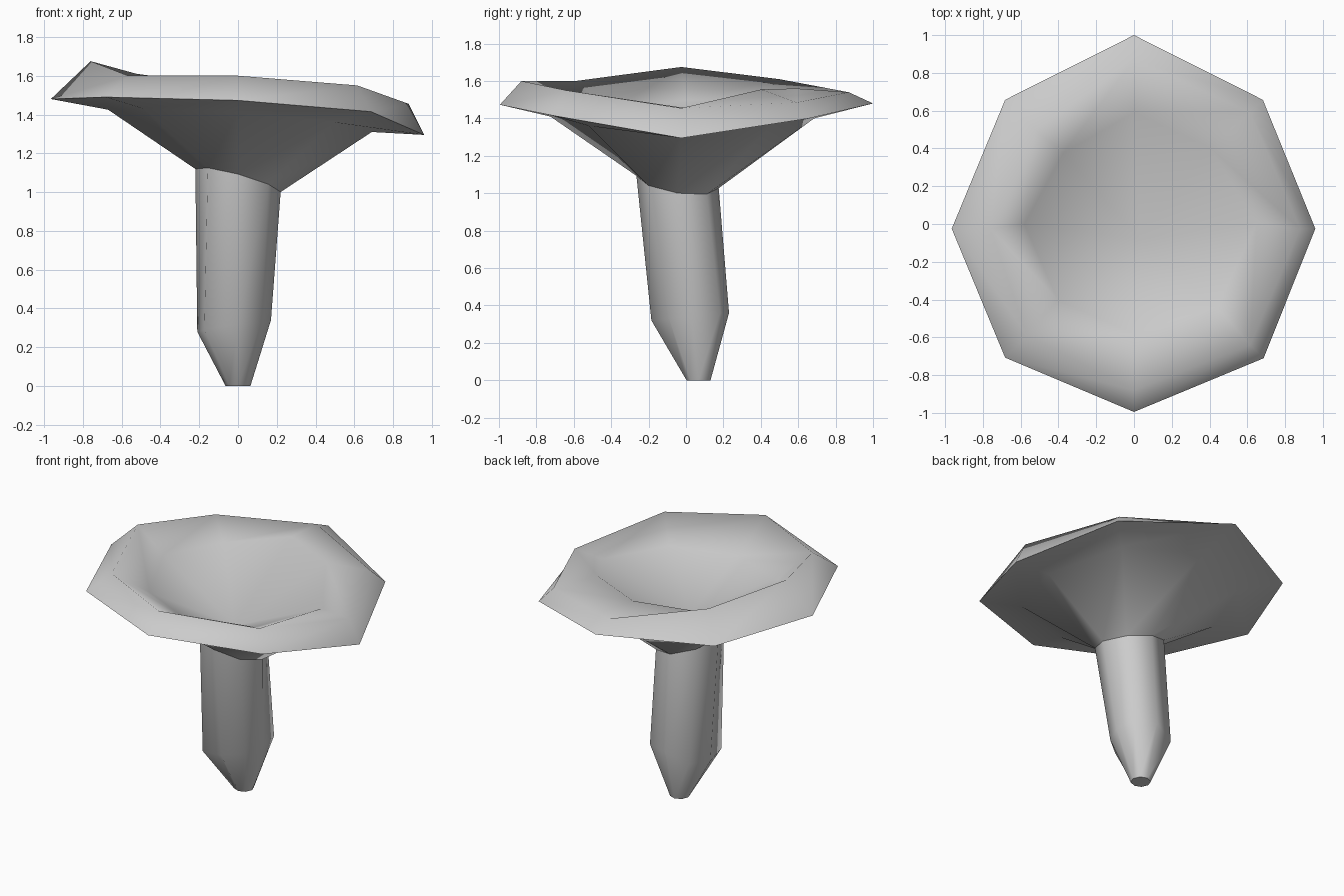
import bpy
import bmesh
from math import cos, sin, pi

SIDES = 8

cube = bpy.data.objects.get("Cube")
if cube:
    bpy.data.objects.remove(cube)

grey = bpy.data.materials.new("plain grey")
grey.use_nodes = True
colour = (0.6, 0.6, 0.6, 1)
grey.diffuse_color = colour
grey.node_tree.nodes["Principled BSDF"].inputs["Base Color"].default_value = colour


def uneven_ring(radii, heights, cy=-0.025):
    """Octagon with its own radius and height at each corner, from +x round to +y."""
    return [(r * cos(i * pi / 4), cy + r * sin(i * pi / 4), z)
            for i, (r, z) in enumerate(zip(radii, heights))]


def tilted_ring(cy, r, z, slope_x, slope_y):
    """Regular octagon lying on a sloping plane."""
    corners = [(r * cos(i * pi / 4), r * sin(i * pi / 4)) for i in range(SIDES)]
    return [(x, cy + y, z + slope_x * x + slope_y * y) for x, y in corners]


def loft(name, rings, sharp_ring, end_point=None, cap_start=False):
    """Skin a stack of octagons, with one ring kept as a hard edge."""
    bm = bmesh.new()
    loops = [[bm.verts.new(p) for p in ring] for ring in rings]
    for low, high in zip(loops, loops[1:]):
        for i in range(SIDES):
            j = (i + 1) % SIDES
            bm.faces.new((low[i], low[j], high[j], high[i]))
    if end_point:
        tip = bm.verts.new(end_point)
        for i in range(SIDES):
            bm.faces.new((loops[-1][i], loops[-1][(i + 1) % SIDES], tip))
    if cap_start:
        bm.faces.new(loops[0][::-1])
    for face in bm.faces:
        face.smooth = True
    hard = loops[sharp_ring]
    for i in range(SIDES):
        bm.edges.get((hard[i], hard[(i + 1) % SIDES])).smooth = False
    mesh = bpy.data.meshes.new(name)
    bm.to_mesh(mesh)
    bm.free()
    mesh.materials.append(grey)
    obj = bpy.data.objects.new(name, mesh)
    bpy.context.collection.objects.link(obj)


# Stem: narrow foot, leaning shaft, sloping top
foot = tilted_ring(0.067, 0.064, 0, 0, 0)
knee = uneven_ring((0.17, 0.215, 0.2, 0.215, 0.21, 0.245, 0.215, 0.17),
                   (0.34, 0.36, 0.36, 0.3, 0.28, 0.29, 0.32, 0.33), cy=0.03)
neck = tilted_ring(-0.045, 0.22, 1.06, -0.27, -0.15)
loft("stem", [foot, knee, neck], sharp_ring=0, cap_start=True)

# Cap: underside, sharp rim, rounded crest, sloping lip and hollow dish
underside = uneven_ring((0.69, 0.69, 0.71, 0.68, 0.67, 0.69, 0.7, 0.7),
                        (1.31, 1.37, 1.4, 1.41, 1.425, 1.43, 1.41, 1.36))
rim = uneven_ring((0.96, 0.965, 1.025, 0.965, 0.965, 0.965, 0.97, 0.97),
                  (1.295, 1.4, 1.48, 1.45, 1.48, 1.49, 1.473, 1.415))
crest = uneven_ring((0.88, 0.87, 0.895, 0.74, 0.76, 0.8, 0.855, 0.87),
                    (1.455, 1.485, 1.54, 1.61, 1.675, 1.6, 1.6, 1.55))
lip = uneven_ring((0.65, 0.57, 0.59, 0.53, 0.58, 0.57, 0.58, 0.62),
                  (1.455, 1.555, 1.56, 1.5, 1.5, 1.44, 1.43, 1.435), cy=0)
loft("cap", [neck, underside, rim, crest, lip], sharp_ring=2,
     end_point=(0.03, -0.08, 1.2))
